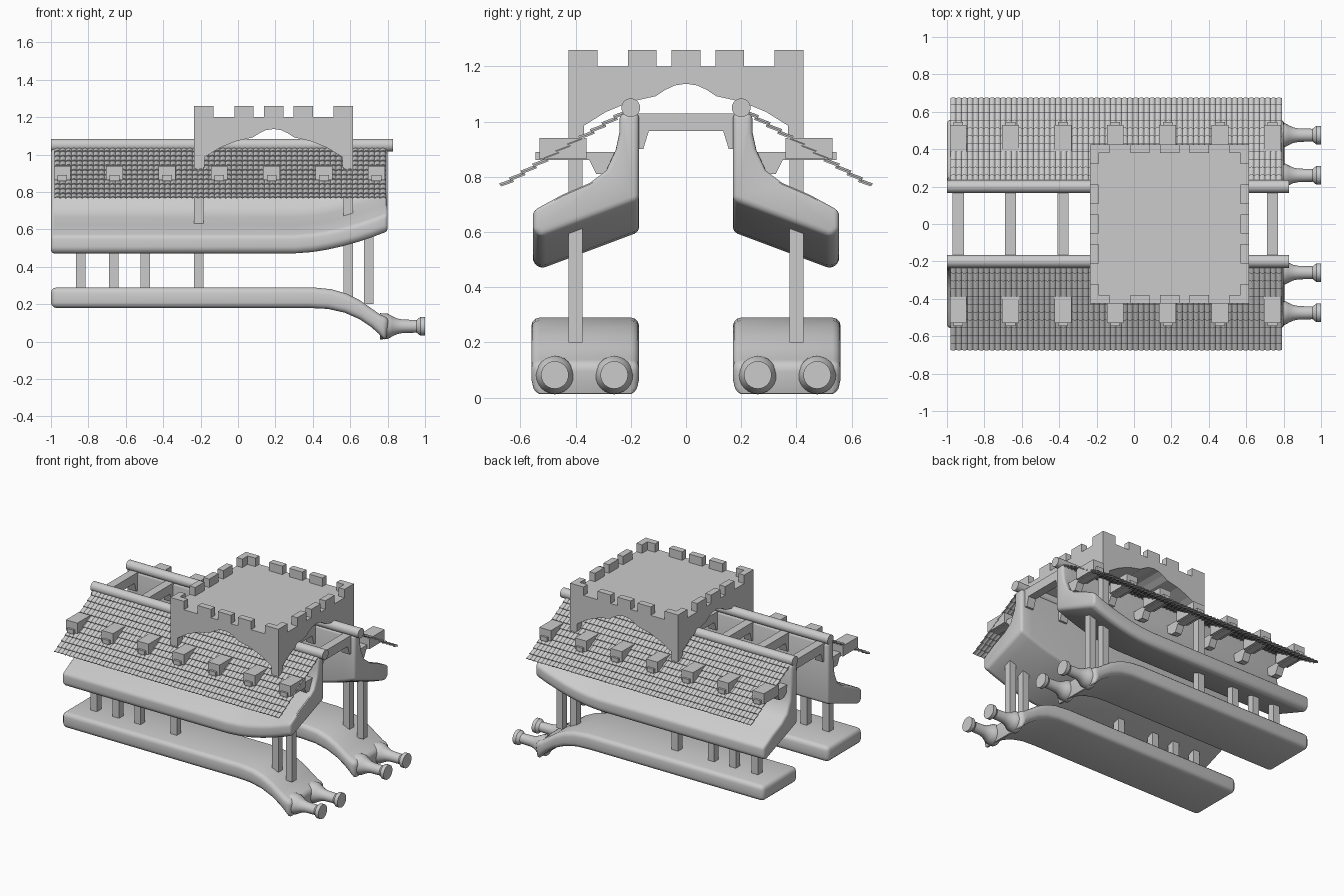
import bpy, bmesh, math
from mathutils import Vector, Matrix

if "Cube" in bpy.data.objects:
    bpy.data.objects.remove(bpy.data.objects["Cube"])


def finish(bm, name, bevel=0, mirror=False, smooth=None):
    bmesh.ops.recalc_face_normals(bm, faces=bm.faces)
    if bevel:
        es = [e for e in bm.edges if e.is_manifold and e.calc_face_angle_signed(0) > math.radians(40)]
        bmesh.ops.bevel(bm, geom=es, offset=bevel, segments=3, profile=0.5, affect='EDGES', clamp_overlap=True)
    me = bpy.data.meshes.new(name)
    bm.to_mesh(me)
    bm.free()
    ob = bpy.data.objects.new(name, me)
    bpy.context.collection.objects.link(ob)
    bpy.ops.object.select_all(action='DESELECT')
    ob.select_set(True)
    bpy.context.view_layer.objects.active = ob
    if smooth:
        bpy.ops.object.shade_smooth_by_angle(angle=math.radians(smooth))
    if mirror:
        m = ob.modifiers.new("mirror", 'MIRROR')
        m.use_axis = (False, True, False)
        m.use_mirror_merge = False
    return ob


def box(bm, x0, x1, y0, y1, z0, z1):
    mat = Matrix.Translation(((x0 + x1) / 2, (y0 + y1) / 2, (z0 + z1) / 2)) @ \
        Matrix.Diagonal((x1 - x0, y1 - y0, z1 - z0, 1))
    bmesh.ops.create_cube(bm, size=1, matrix=mat)


def loft(bm, rings, caps=True):
    vs = [[bm.verts.new(p) for p in r] for r in rings]
    n = len(rings[0])
    for a, b in zip(vs, vs[1:]):
        for i in range(n):
            j = (i + 1) % n
            bm.faces.new((a[i], a[j], b[j], b[i]))
    if caps:
        bm.faces.new(vs[0])
        bm.faces.new(vs[-1][::-1])


# lower hulls: side profile bending down to the bow
bm = bmesh.new()
stations = [(-1, .29, -1, .18), (.4, .29, .38, .18), (.5, .28, .48, .175), (.58, .257, .57, .155),
            (.65, .222, .65, .12), (.71, .18, .71, .08), (.76, .145, .75, .045), (.81, .125, .79, 0)]
loft(bm, [[(xt, .17, zt), (xt, .56, zt), (xb, .56, zb), (xb, .17, zb)] for xt, zt, xb, zb in stations])
finish(bm, "lower_hull", .03, True, 35)

# upper hulls: curved wall section, keel lifting at the bow
section = [(.17, 1.03), (.24, 1.03), (.242, .9), (.255, .79), (.29, .71), (.35, .665), (.45, .622),
           (.555, .565), (.555, .49), (.525, .467), (.17, .6)]


def hull_ring(x):
    t = max(0, (x - .3) / .5)
    lift = .118 * t ** 1.7
    return [(x, y, z + lift * min(1, (1.03 - z) / .25)) for y, z in section]


bm = bmesh.new()
loft(bm, [hull_ring(x) for x in (-1, .3, .4, .48, .56, .64, .72, .8)])
finish(bm, "upper_hull", .022, True, 35)

# nozzles on the bows
profile = [(.76, .07), (.8, .068), (.825, .054), (.85, .042), (.88, .036), (.955, .034),
           (.975, .05), (1, .05)]
bm = bmesh.new()
for yc in (.26, .475):
    loft(bm, [[(x, yc + r * math.cos(a * math.tau / 24), .082 + r * math.sin(a * math.tau / 24))
               for a in range(24)] for x, r in profile])
finish(bm, "bow_nozzle", 0, True, 35)

# posts between hulls; the two tall ones carry the tower
bm = bmesh.new()
for x, top in ((-.84, .62), (-.665, .62), (-.495, .62), (-.21, .95), (.59, .95), (.7, .66)):
    box(bm, x - .025, x + .025, .375, .425, .2, top)
finish(bm, "support_post", 0, True)

# ridge poles
bm = bmesh.new()
loft(bm, [[(x, .2 + .034 * math.cos(a * math.tau / 20), 1.05 + .034 * math.sin(a * math.tau / 20))
           for a in range(20)] for x in (-1, .83)])
finish(bm, "ridge_pole", 0, True, 35)

# tiled roofs: overlapping corrugated rows
bm = bmesh.new()
top, low = Vector((.21, 1.04)), Vector((.67, .765))
normal = Vector((low.y - top.y, top.x - low.x)).normalized() * -1
rows, tiles, sub = 11, 60, 4
for r in range(rows):
    a = top.lerp(low, r / rows)
    b = top.lerp(low, min(1, (r + 1.15) / rows))
    strip = []
    for i in range(tiles * sub + 1):
        x = -.98 + 1.77 * i / (tiles * sub)
        w = .007 * abs(math.sin(math.pi * i / sub))
        p, q = a + normal * (w - .004), b + normal * (w + .006)
        strip.append([bm.verts.new((x, c.x, c.y)) for c in (p, q, q - normal * .006, p - normal * .006)])
    for s, t in zip(strip, strip[1:]):
        for k in range(4):
            bm.faces.new((s[k], t[k], t[(k + 1) % 4], s[(k + 1) % 4]))
    bm.faces.new(strip[0])
    bm.faces.new(strip[-1][::-1])
finish(bm, "tiled_roof", 0, True, 40)

# dormers and the bracketed beams below them
bay_x = [-.94 + .28 * i for i in range(7)]
bm = bmesh.new()
for x in bay_x:
    box(bm, x - .045, x + .045, .36, .53, .865, .94)
finish(bm, "dormer", 0, True)
bm = bmesh.new()
bracket = [(.2, .89), (.545, .89), (.545, .86), (.35, .86), (.325, .81), (.285, .81), (.24, .84), (.2, .84)]
for x in bay_x:
    loft(bm, [[(x + d, y, z) for y, z in bracket] for d in (-.026, .026)])
finish(bm, "roof_bracket", 0, True)

# cross beams joining the two upper hulls
bm = bmesh.new()
beam = [(-.2, 1.03), (.2, 1.03), (.2, .9), (.155, .9), (.135, .965),
        (-.135, .965), (-.155, .9), (-.2, .9)]
for x in bay_x:
    loft(bm, [[(x + d, y, z) for y, z in beam] for d in (-.03, .03)])
finish(bm, "cross_beam")

# tower block with arched openings through both directions
CX, H = .19, .425
bm = bmesh.new()
box(bm, CX - H, CX + H, -H, H, .93, 1.2)
tower = finish(bm, "tower")
half = [(.37, .9), (.37, .985), (.29, 1.035), (.2, 1.072), (.11, 1.092), (.075, 1.115), (.04, 1.131), (0, 1.137)]
arch = half + [(-u, z) for u, z in half[-2::-1]]
for along_x in (True, False):
    bm = bmesh.new()
    loft(bm, [[(CX + d, u, z) if along_x else (CX + u, d, z) for u, z in arch] for d in (-.6, .6)])
    cutter = finish(bm, "arch_cutter")
    cutter.hide_render = True
    bpy.context.view_layer.objects.active = tower
    m = tower.modifiers.new("arch", 'BOOLEAN')
    m.operation, m.solver, m.object = 'DIFFERENCE', 'EXACT', cutter
    bpy.ops.object.modifier_apply(modifier=m.name)
    bpy.data.objects.remove(cutter)

# battlements: four L corners and three merlons per side
bm = bmesh.new()
T = .045
for s in (-1, 1):
    o, i = sorted((s * H, s * (H - T)))
    for c in (-.158, 0, .158):
        box(bm, CX + c - .052, CX + c + .052, o, i, 1.2, 1.26)
        box(bm, CX + o, CX + i, c - .052, c + .052, 1.2, 1.26)
    for t in (-1, 1):
        far, mid, near = H, H - T, H - .105
        corner = [(far, far), (near, far), (near, mid), (mid, mid), (mid, near), (far, near)]
        loft(bm, [[(CX + s * u, t * v, z) for u, v in corner] for z in (1.2, 1.26)])
finish(bm, "battlement")
